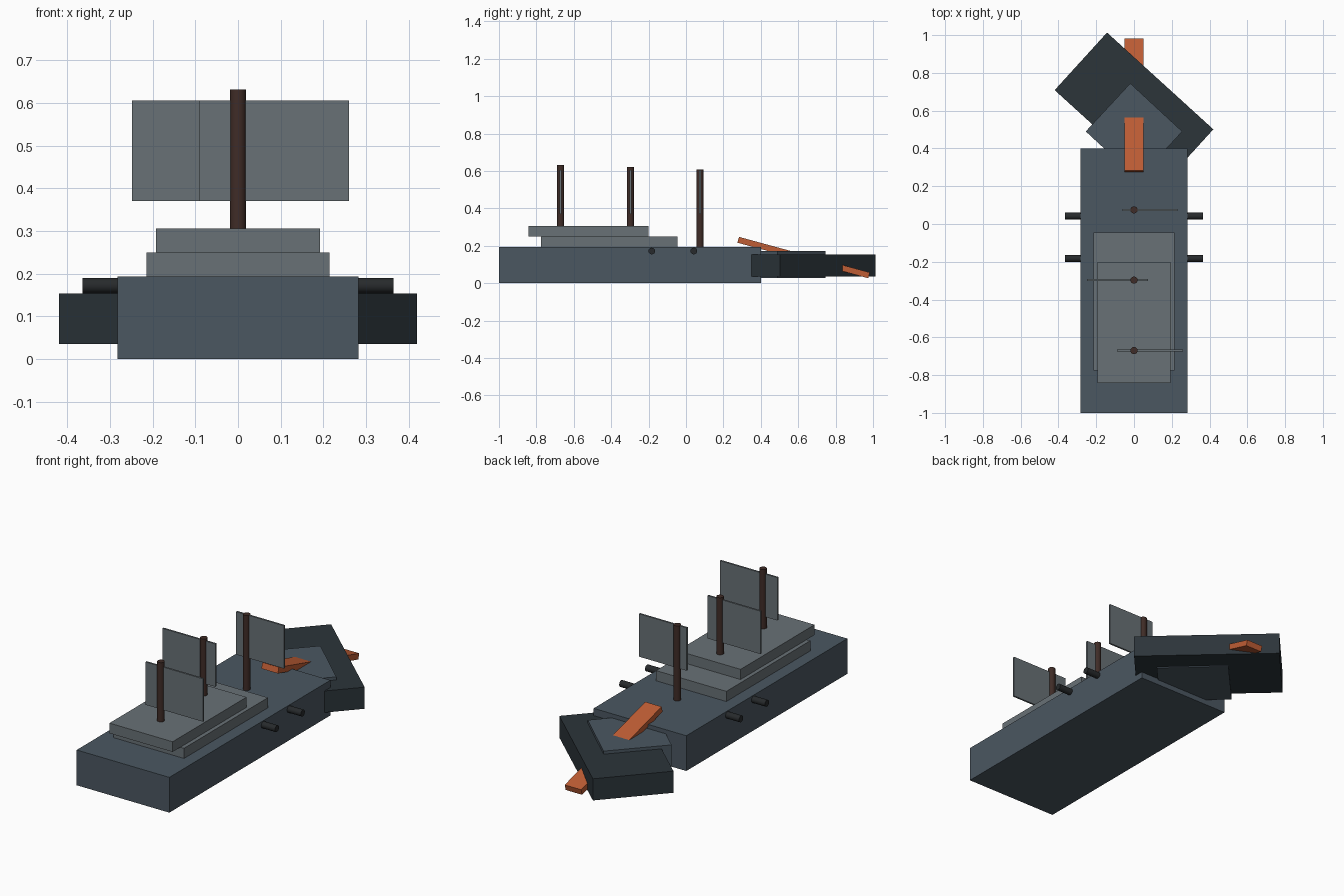
import bpy
from math import radians, pi

if "Cube" in bpy.data.objects:
    bpy.data.objects.remove(bpy.data.objects["Cube"])


def material(name, rgb):
    m = bpy.data.materials.new(name)
    m.diffuse_color = (*rgb, 1)
    m.use_nodes = True
    m.node_tree.nodes["Principled BSDF"].inputs["Base Color"].default_value = m.diffuse_color
    return m


SLATE = material("slate", (0.07, 0.095, 0.12))
GREY = material("deck_grey", (0.14, 0.165, 0.18))
DARK = material("dark_slate", (0.025, 0.035, 0.042))
BLACK = material("gun_black", (0.02, 0.023, 0.025))
WOOD = material("dark_wood", (0.05, 0.025, 0.02))
ORANGE = material("orange", (0.52, 0.11, 0.035))


def box(name, center, size, mat, rot=(0, 0, 0)):
    bpy.ops.mesh.primitive_cube_add(size=1, location=center, rotation=rot)
    o = bpy.context.object
    o.name = name
    o.scale = size
    o.data.materials.append(mat)
    return o


def span(name, x, y, z, mat):
    """Box from its min/max extents."""
    return box(name, [sum(a) / 2 for a in (x, y, z)],
               [a[1] - a[0] for a in (x, y, z)], mat)


def rod(name, center, radius, length, mat, rot=(0, 0, 0)):
    bpy.ops.mesh.primitive_cylinder_add(vertices=16, radius=radius, depth=length,
                                        location=center, rotation=rot)
    o = bpy.context.object
    o.name = name
    o.data.materials.append(mat)
    bpy.ops.object.shade_smooth_by_angle(angle=radians(30))
    return o


# Hull and stepped decks
span("hull", (-0.282, 0.282), (-1, 0.40), (0, 0.194), SLATE)
span("lower_deck", (-0.214, 0.214), (-0.775, -0.045), (0.18, 0.25), GREY)
span("upper_deck", (-0.192, 0.192), (-0.843, -0.20), (0.25, 0.306), GREY)

# Angled bow blocks
box("bow_block", (0, 0.605, 0.0945), (0.761, 0.412, 0.119), DARK, (0, 0, radians(-42.3)))
box("bow_core", (0, 0.49, 0.10), (0.375, 0.347, 0.142), SLATE, (0, 0, radians(-42.8)))

# Sloping bowsprit plank passing through the bow
box("bowsprit", (0, 0.629, 0.137), (0.10, 0.725, 0.032), ORANGE, (radians(-15.2), 0, 0))

# Masts with flat sails: y, base z, top z, sail x range
for label, y, z0, z1, xs in (("fore", 0.075, 0.19, 0.607, (-0.06, 0.23)),
                             ("main", -0.297, 0.30, 0.62, (-0.248, 0.073)),
                             ("rear", -0.67, 0.30, 0.632, (-0.09, 0.26))):
    rod(label + "_mast", (0, y, (z0 + z1) / 2), 0.019, z1 - z0, WOOD)
    span(label + "_sail", xs, (y - 0.005, y + 0.005), (0.37, 0.606), GREY)

# Side cannons, two per side
for side, s in (("right", 1), ("left", -1)):
    for i, y in enumerate((0.042, -0.183)):
        rod(f"{side}_cannon_{i + 1}", (s * 0.285, y, 0.172), 0.018, 0.16,
            BLACK, (0, pi / 2, 0))
